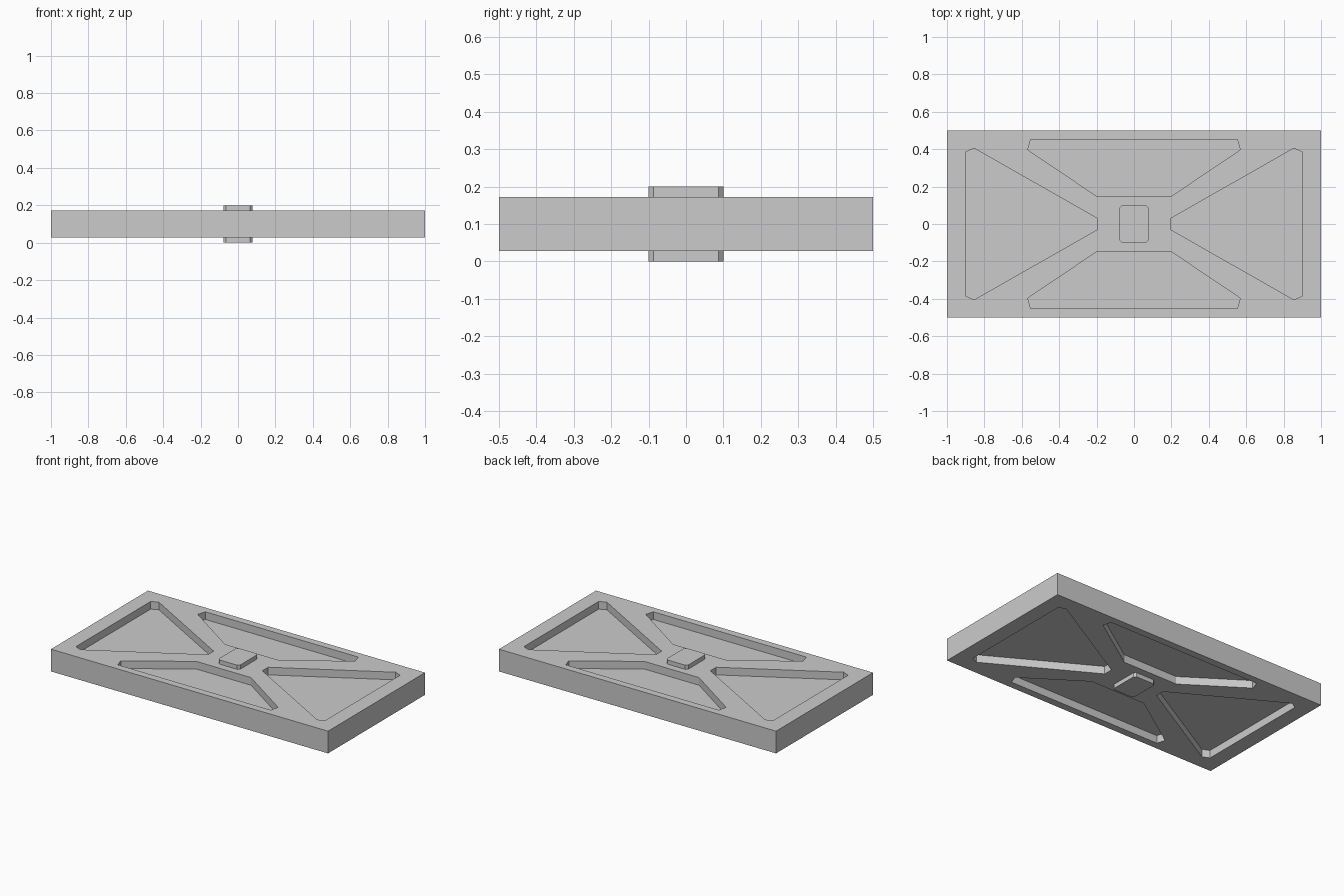
import bpy, bmesh

if "Cube" in bpy.data.objects:
    bpy.data.objects.remove(bpy.data.objects["Cube"])


def prism(bm, outline, z0, z1):
    """Extrude a flat xy outline from z0 up to z1."""
    face = bm.faces.new([bm.verts.new((x, y, z0)) for x, y in outline])
    top = bmesh.ops.extrude_face_region(bm, geom=[face])["geom"]
    bmesh.ops.translate(bm, vec=(0, 0, z1 - z0),
                        verts=[v for v in top if isinstance(v, bmesh.types.BMVert)])


def build(name, prisms):
    bm = bmesh.new()
    for outline, z0, z1 in prisms:
        prism(bm, outline, z0, z1)
    bmesh.ops.recalc_face_normals(bm, faces=bm.faces)
    mesh = bpy.data.meshes.new(name)
    bm.to_mesh(mesh)
    bm.free()
    obj = bpy.data.objects.new(name, mesh)
    bpy.context.collection.objects.link(obj)
    return obj


def boolean(target, tool, operation):
    mod = target.modifiers.new(operation.lower(), 'BOOLEAN')
    mod.operation = operation
    mod.solver = 'EXACT'
    mod.object = tool
    bpy.context.view_layer.objects.active = target
    bpy.ops.object.modifier_apply(modifier=mod.name)
    bpy.data.objects.remove(tool)


BOTTOM, TOP, DEPTH = 0.0275, 0.1725, 0.05

# Main slab
plate = build("plate", [([(-1, -.5), (1, -.5), (1, .5), (-1, .5)], BOTTOM, TOP)])

# Pocket outlines: end triangles and long-side trapezoids, each mirrored
end = [(.197, -.03), (.855, -.405), (.9, -.385), (.9, .385), (.855, .405), (.197, .03)]
side = [(-.197, .147), (.197, .147), (.568, .397), (.552, .452), (-.552, .452), (-.568, .397)]
outlines = [[(s * x, s * y) for x, y in p] for p in (end, side) for s in (1, -1)]

# Cut the pockets into both the top and bottom faces
pockets = [(p, z0, z1) for p in outlines
           for z0, z1 in ((TOP - DEPTH, TOP + .1), (BOTTOM - .1, BOTTOM + DEPTH))]
boolean(plate, build("pocket_cutter", pockets), 'DIFFERENCE')

# Central block with clipped corners, standing proud on both faces
w, d, c = .0775, .1, .0135
block = [(-w + c, -d), (w - c, -d), (w, -d + c), (w, d - c),
         (w - c, d), (-w + c, d), (-w, d - c), (-w, -d + c)]
boolean(plate, build("centre_block", [(block, 0, .2)]), 'UNION')
